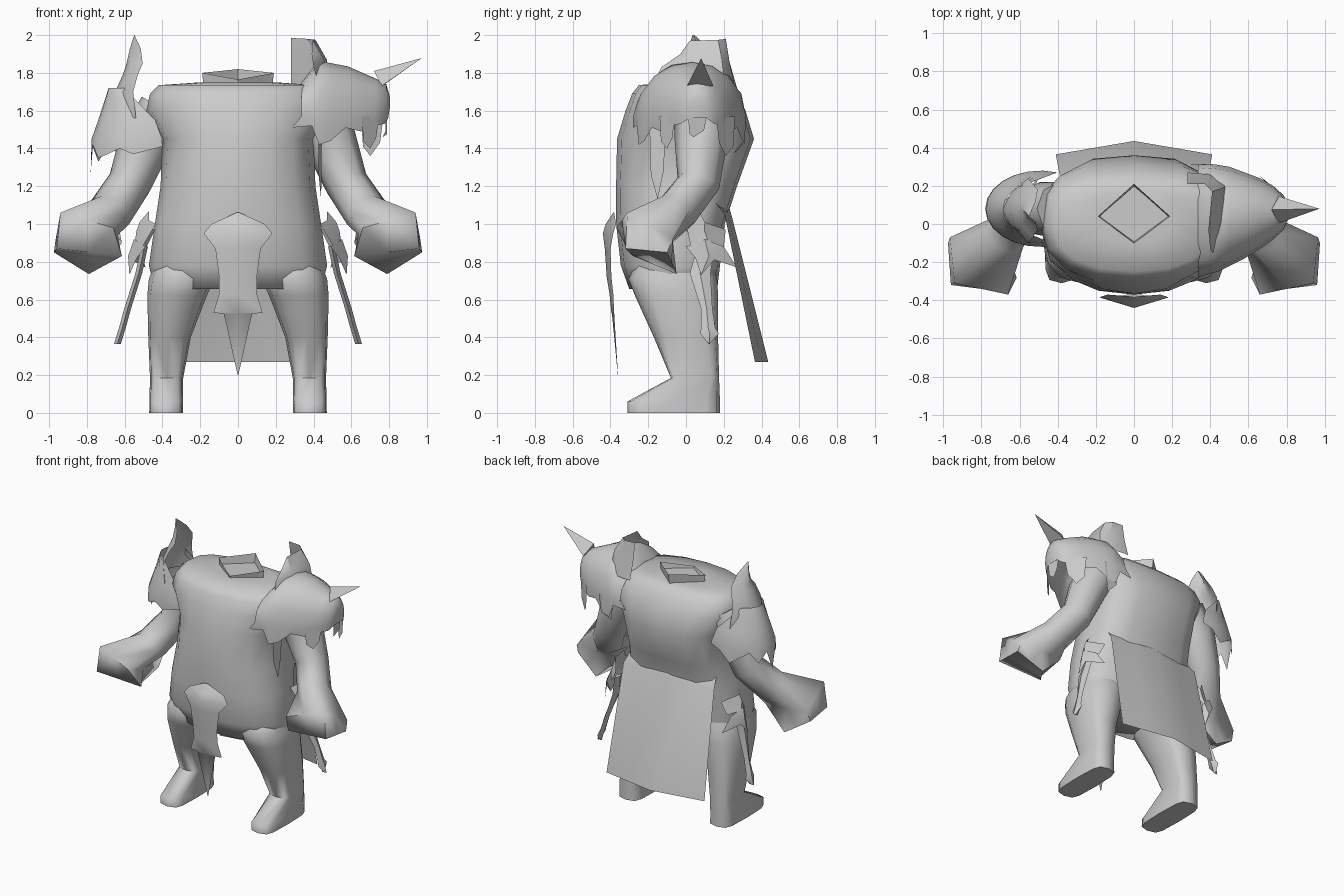
import bpy, math
from mathutils import Vector

if "Cube" in bpy.data.objects:
    bpy.data.objects.remove(bpy.data.objects["Cube"])

GREY = bpy.data.materials.new("plain grey")
GREY.diffuse_color = (0.6, 0.6, 0.6, 1)
GREY.use_nodes = True
GREY.node_tree.nodes["Principled BSDF"].inputs["Base Color"].default_value = GREY.diffuse_color


def make(name, verts, faces, mirror=False, smooth=50):
    me = bpy.data.meshes.new(name)
    me.from_pydata([tuple(v) for v in verts], [], faces)
    me.materials.append(GREY)
    ob = bpy.data.objects.new(name, me)
    bpy.context.collection.objects.link(ob)
    if mirror:
        ob.modifiers.new("mirror", 'MIRROR').use_mirror_merge = False
    bpy.ops.object.select_all(action='DESELECT')
    ob.select_set(True)
    bpy.context.view_layer.objects.active = ob
    bpy.ops.object.shade_smooth_by_angle(angle=math.radians(smooth))
    return ob


def grid(name, rows, closed=False, caps=(False, False), **kw):
    """Skin a list of equally long point rows."""
    n, m = len(rows[0]), len(rows)
    faces = []
    for i in range(m - 1):
        for j in range(n if closed else n - 1):
            k = (j + 1) % n
            faces.append((i * n + j, i * n + k, (i + 1) * n + k, (i + 1) * n + j))
    if caps[0]:
        faces.append(tuple(reversed(range(n))))
    if caps[1]:
        faces.append(tuple(range((m - 1) * n, m * n)))
    return make(name, [p for r in rows for p in r], faces, **kw)


def oval(x0, x1, y0, y1, z, n=16, pf=0.75, pb=None):
    """Rounded-box ring in a level plane, with its own roundness at front and back."""
    ring = []
    for i in range(n):
        c, s = math.cos(2 * math.pi * i / n), math.sin(2 * math.pi * i / n)
        p = pb if pb and s > 0.01 else pf
        f = lambda t: math.copysign(abs(t) ** p, t) if abs(t) > 1e-6 else 0
        ring.append(((x0 + x1) / 2 + (x1 - x0) / 2 * f(c), (y0 + y1) / 2 + (y1 - y0) / 2 * f(s), z))
    return ring


# Torso: half width, front y, back y, height
body = [(.44, -.30, .165, .655), (.472, -.345, .18, .78), (.44, -.37, .205, 1.0), (.41, -.37, .27, 1.2),
        (.40, -.365, .36, 1.45), (.49, -.32, .315, 1.6), (.465, -.285, .27, 1.69),
        (.42, -.25, .22, 1.735), (.2, -.1, .18, 1.75)]
grid("torso", [oval(-w, w, a, b, z, pf=.9, pb=.65) for w, a, b, z in body], True, (True, True), smooth=75)

# Open diamond collar at the neck
rim = [(.19, .04, 1.80), (0, .21, 1.82), (-.19, .04, 1.80), (0, -.10, 1.765)]
foot = [(x * .95, .04 + (y - .04) * .9, 1.72) for x, y, z in rim]
well = [(x * .95, .04 + (y - .04) * .95, 1.752) for x, y, z in rim]
grid("neck_collar", [foot, rim, well], True, (False, True), smooth=20)

# Legs with feet: inner x, outer x, front y, back y, height, roundness
leg = [(.29, .47, -.31, .18, 0, .5), (.292, .469, -.31, .18, .06, .5), (.29, .466, -.08, .175, .185, .55),
       (.25, .475, -.17, .17, .4, .65), (.165, .48, -.27, .17, .62, .75), (.125, .472, -.305, .165, .71, .85),
       (.16, .42, -.24, .12, .84, .9)]
grid("leg", [oval(*s[:5], n=12, pf=s[5]) for s in leg], True, (True, True), mirror=True, smooth=65)


def match(ring, ref):
    """Start and wind a ring so that it lines up with the one before it."""
    n = len(ring)
    options = [[r[(j + s) % n] for j in range(n)] for r in (ring, ring[::-1]) for s in range(n)]
    return min(options, key=lambda o: sum((a - b).length for a, b in zip(o, ref)))


# Arms with clenched hands: centre and radius along the limb, then squared hand rings
path = [(.39, .08, 1.60, .14), (.49, .08, 1.44, .14), (.575, .065, 1.215, .115), (.675, -.05, 1.065, .118)]
pts = [Vector(p[:3]) for p in path]
rows = []
for i, c in enumerate(pts):
    d = (pts[min(i + 1, 3)] - pts[max(i - 1, 0)]).normalized()
    u = d.cross(Vector((0, 1, 0))).normalized()
    v = u.cross(d)
    rows.append([c + path[i][3] * (u * math.cos(math.pi * j / 4) + v * math.sin(math.pi * j / 4))
                 for j in range(8)])
for ring in ([(.94, -.31, 1.06), (.965, -.07, .92), (.615, -.07, .90), (.66, -.37, .98)],
             [(.96, -.32, .87), (.975, -.10, .85), (.79, -.05, .735), (.615, -.28, .83)]):
    ring = [Vector(p) for p in ring]
    full = [q for j in range(4) for q in (ring[j], (ring[j] + ring[(j + 1) % 4]) / 2)]
    rows.append(match(full, rows[-1]))
grid("arm", rows, True, (True, True), mirror=True, smooth=80)

# Back cloth below the waist: height, half width, y at the sides, y in the middle
cloth = [(1.12, .36, .15, .22), (1.05, .38, .205, .24), (.27, .41, .365, .435)]
grid("back_cloth", [[(-w, s, z), (-w / 2, (s + c) / 2, z), (0, c, z), (w / 2, (s + c) / 2, z), (w, s, z)]
                    for z, w, s, c in cloth])

# Front loincloth, folded down the middle
front = [(1.06, .01, -.38, -.385), (1.0, .14, -.37, -.425), (.95, .182, -.385, -.44), (.87, .12, -.40, -.43),
         (.72, .10, -.395, -.42), (.63, .10, -.385, -.405), (.53, .13, -.38, -.395), (.525, .075, -.38, -.392),
         (.2, .002, -.36, -.361)]
grid("front_loincloth", [[(-w, s, z), (0, c, z), (w, s, z)] for z, w, s, c in front])


# Hip ornaments: outline in y and z, wrapped around the hip by a rule for x
def plate(name, outline, lean, **kw):
    pts = [(lean(y, z), y, z) for y, z in outline]
    n = len(pts)
    cy, cz = sum(p[1] for p in pts) / n, sum(p[2] for p in pts) / n
    return make(name, pts + [(lean(cy, cz), cy, cz)], [(i, (i + 1) % n, n) for i in range(n)], **kw)


plate("hip_upper_plate", [(.0, 1.0), (.05, 1.02), (.07, 1.07), (.1, 1.01), (.21, .97), (.2, .88), (.12, .9),
                          (.03, .86)],
      lambda y, z: .545 - .9 * abs(y - .1) + .4 * (.95 - z), mirror=True)
plate("hip_lower_plate", [(.0, .88), (.1, .92), (.2, .88), (.27, .77), (.15, .81), (.08, .73), (.05, .82)],
      lambda y, z: .575 - .7 * abs(y - .12) + .2 * (.87 - z), mirror=True)
blade = [(.88, .495, .06, .15), (.74, .525, .02, .13), (.55, .585, .08, .14), (.45, .612, .08, .155),
         (.42, .622, .075, .175), (.365, .638, .12, .125)]
grid("hip_blade", [[(x, a, z), (x + .018, (a + b) / 2, z), (x, b, z), (x - .018, (a + b) / 2, z)]
                   for z, x, a, b in blade], True, (True, True), mirror=True, smooth=30)

# Small shoulder guard: a shell around the outer shoulder with a torn lower edge
# height, x radius, y radius, half sweep in degrees
rag = [.04, .02, 0, .03, .0, -.02, .05, -.1, .04, -.04, .04, 0, -.05, .03, .06]
rows = []
for i, (z, rx, ry, sweep) in enumerate([(1.37, .29, .2, 108), (1.45, .285, .2, 108), (1.55, .25, .18, 102),
                                        (1.72, .195, .14, 55)]):
    row = []
    for j in range(15):
        a = math.radians(sweep * (j - 7) / 7)
        row.append((-.49 - rx * math.cos(a), .08 + ry * math.sin(a), z + (rag[j] if i == 0 else 0)))
    rows.append(row)
grid("small_shoulder_guard", rows)

# Tall leaf above the small guard: height, x at the spine, x at the edges, y range
leaf = [(1.56, -.69, -.54, -.10, .25), (1.70, -.65, -.555, -.10, .24), (1.79, -.61, -.53, -.07, .21),
        (1.85, -.59, -.505, -.03, .18), (1.93, -.572, -.515, .01, .12), (2.0, -.55, -.548, .035, .045)]
grid("small_guard_leaf", [[(e, a, z), (s * .7 + e * .3, a * .75 + b * .25, z), (s, (a + b) / 2, z),
                           (s * .7 + e * .3, a * .25 + b * .75, z), (e, b, z)] for z, s, e, a, b in leaf])

# Large shoulder guard: arches across the shoulder
# x, front y, back y, lower edge, top height
dome = [(.335, -.28, .31, 1.51, 1.75), (.40, -.26, .315, 1.52, 1.83), (.44, -.25, .31, 1.42, 1.86),
        (.50, -.22, .30, 1.44, 1.85), (.58, -.18, .27, 1.51, 1.835), (.66, -.13, .24, 1.49, 1.80),
        (.73, -.08, .2, 1.52, 1.77), (.785, -.03, .15, 1.53, 1.74), (.805, .02, .11, 1.56, 1.67)]
rows = []
for i, (x, a, b, lo, hi) in enumerate(dome):
    c, h = (a + b) / 2, (b - a) / 2
    back = x - (.05 if i == 0 else .01)
    row = [(back, a, lo)]
    for k in range(9):
        t = math.pi * k / 8
        row.append((x, c - h * math.cos(t), max(lo, 1.5) + .06 + (hi - max(lo, 1.5) - .06) * math.sin(t) ** .85))
    rows.append(row + [(back, b, lo)])
grid("large_shoulder_guard", rows, caps=(False, True), smooth=60)

# Torn flaps hanging from it: base centre, half-width direction, tip
flaps = [((.435, -.15), (.01, .045), (.44, -.15, 1.13)), ((.70, -.10), (.045, .04), (.70, -.10, 1.40)),
         ((.785, .06), (-.005, .05), (.765, .04, 1.46)), ((.71, .21), (.06, -.05), (.70, .21, 1.36)),
         ((.46, .30), (.06, 0), (.45, .25, 1.37))]
verts, faces = [], []
for (x, y), (dx, dy), tip in flaps:
    k, mid = len(verts), 1.56 * .35 + tip[2] * .65
    verts += [(x - dx, y - dy, 1.57), (x + dx, y + dy, 1.57), (x + dx * .7, y + dy * .7, mid), tip,
              (x - dx * .8, y - dy * .8, mid - .02)]
    faces.append((k, k + 4, k + 3, k + 2, k + 1))
make("large_guard_flaps", verts, faces)

# Upright neck shield on the large guard
grid("large_guard_shield", [
    [(.42, -.16, 1.77), (.47, .02, 1.80), (.48, .2, 1.78), (.40, .26, 1.72), (.28, .27, 1.72)],
    [(.40, -.13, 1.83), (.45, .0, 1.88), (.47, .19, 1.87), (.41, .23, 1.86), (.28, .23, 1.86)],
    [(.39, -.03, 1.90), (.395, .02, 1.97), (.41, .17, 1.975), (.37, .21, 1.98), (.28, .21, 1.985)]], smooth=35)

# Horn
base = [(.72, .075, 1.81), (.76, .005, 1.73), (.77, .075, 1.735), (.76, .145, 1.73)]
make("horn", base + [(.972, .08, 1.878)], [(i, (i + 1) % 4, 4) for i in range(4)] + [(3, 2, 1, 0)], smooth=30)
